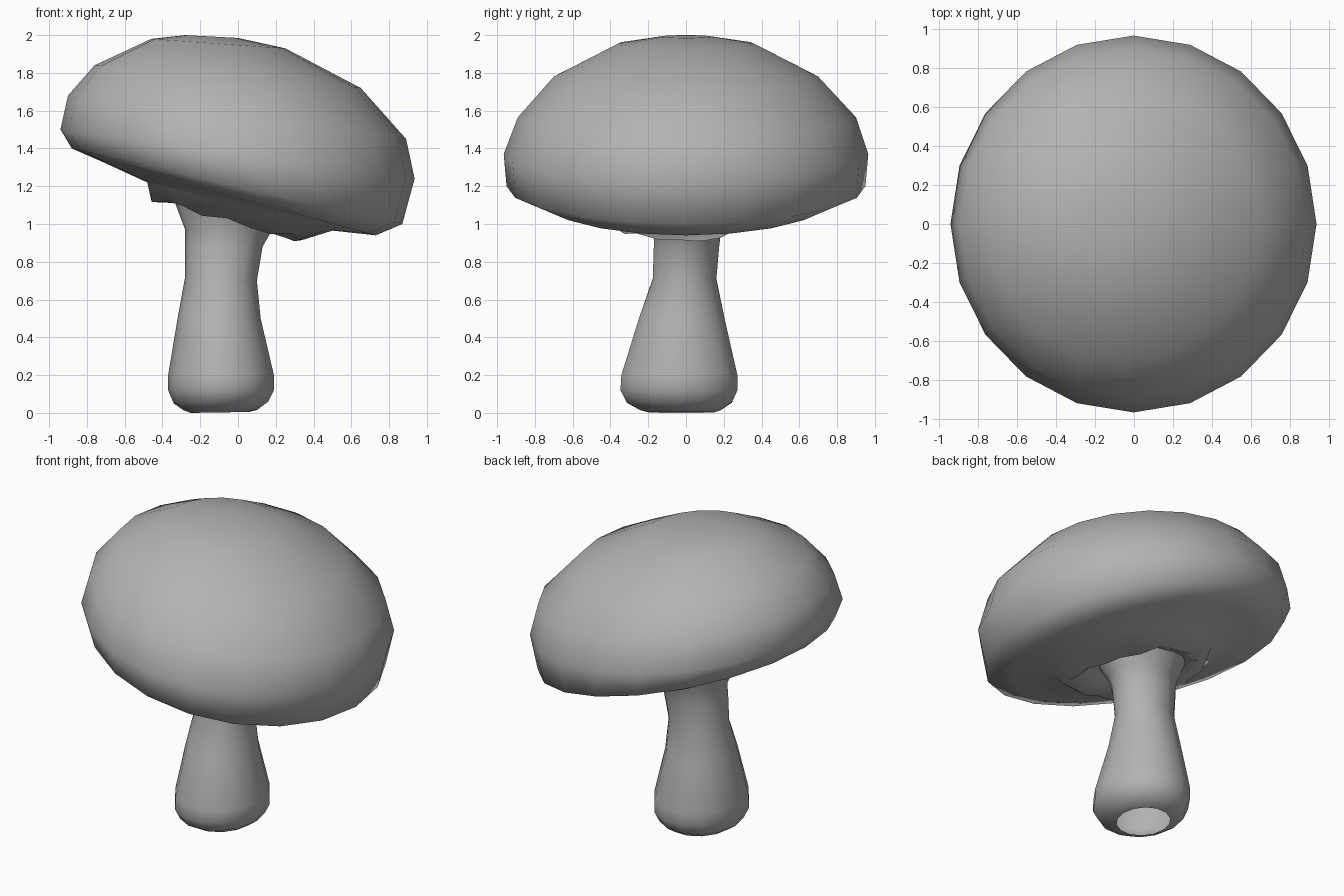
import bpy, bmesh, math, random

random.seed(4)
if "Cube" in bpy.data.objects:
    bpy.data.objects.remove(bpy.data.objects["Cube"], do_unlink=True)

# One plain grey for the whole model
grey = bpy.data.materials.new("plain grey")
grey.use_nodes = True
COLOUR = (0.45, 0.45, 0.45, 1)
grey.diffuse_color = COLOUR
grey.node_tree.nodes["Principled BSDF"].inputs["Base Color"].default_value = COLOUR


def loft(name, rings, sides, cap_first=False, ragged=()):
    """Join tilted oval rings: left x, left z, right x, right z, front y, back y."""
    bm = bmesh.new()
    rows = []
    for index, (xl, zl, xr, zr, yf, yb) in enumerate(rings):
        row = []
        for i in range(sides):
            a = math.tau * i / sides
            t = (1 + math.cos(a)) / 2
            grow, drop = 1, 0
            if index in ragged and abs(math.sin(a)) > 0.2:
                grow = random.uniform(0.9, 1.08)
                drop = random.uniform(-0.015, 0.02)
            x = (xl + xr) / 2 + (xr - xl) / 2 * math.cos(a) * grow
            y = (yf + yb) / 2 + (yb - yf) / 2 * math.sin(a) * grow
            row.append(bm.verts.new((x, y, zl + (zr - zl) * t + drop)))
        rows.append(row)
    for upper, lower in zip(rows, rows[1:]):
        for i in range(sides):
            j = (i + 1) % sides
            bm.faces.new((upper[i], lower[i], lower[j], upper[j]))
    if cap_first:
        bm.faces.new(rows[0])
    mesh = bpy.data.meshes.new(name)
    bm.to_mesh(mesh)
    bm.free()
    mesh.materials.append(grey)
    mesh.shade_smooth()
    obj = bpy.data.objects.new(name, mesh)
    bpy.context.collection.objects.link(obj)
    return obj


# Tilted cap, from the crown over the rim to the ragged gill collar below
loft("mushroom_cap", [
    (-0.28, 2.0, 0.0, 1.985, -0.13, 0.13),
    (-0.46, 1.98, 0.25, 1.93, -0.36, 0.36),
    (-0.76, 1.84, 0.65, 1.72, -0.7, 0.7),
    (-0.9, 1.68, 0.89, 1.45, -0.89, 0.9),
    (-0.94, 1.5, 0.935, 1.24, -0.965, 0.965),
    (-0.88, 1.4, 0.87, 1.0, -0.95, 0.95),
    (-0.72, 1.33, 0.73, 0.94, -0.77, 0.77),
    (-0.48, 1.22, 0.5, 0.965, -0.48, 0.46),
    (-0.46, 1.13, 0.34, 0.915, -0.4, 0.34),
    (-0.38, 1.13, 0.28, 1.0, -0.3, 0.28),
    (-0.24, 1.15, 0.14, 1.06, -0.14, 0.14),
], 20, cap_first=True, ragged=(8, 9))

# Stem: flared top, narrow neck, bulging foot with an open underside
loft("mushroom_stem", [
    (-0.34, 1.13, 0.23, 1.02, -0.22, 0.24),
    (-0.28, 0.97, 0.17, 0.95, -0.17, 0.19),
    (-0.28, 0.88, 0.13, 0.88, -0.175, 0.18),
    (-0.28, 0.72, 0.1, 0.7, -0.18, 0.165),
    (-0.32, 0.5, 0.12, 0.5, -0.255, 0.21),
    (-0.37, 0.2, 0.19, 0.2, -0.35, 0.28),
    (-0.37, 0.12, 0.19, 0.12, -0.355, 0.28),
    (-0.34, 0.05, 0.16, 0.06, -0.32, 0.25),
    (-0.29, 0.015, 0.1, 0.015, -0.25, 0.19),
    (-0.25, 0.0, 0.06, 0.005, -0.2, 0.15),
], 14)
